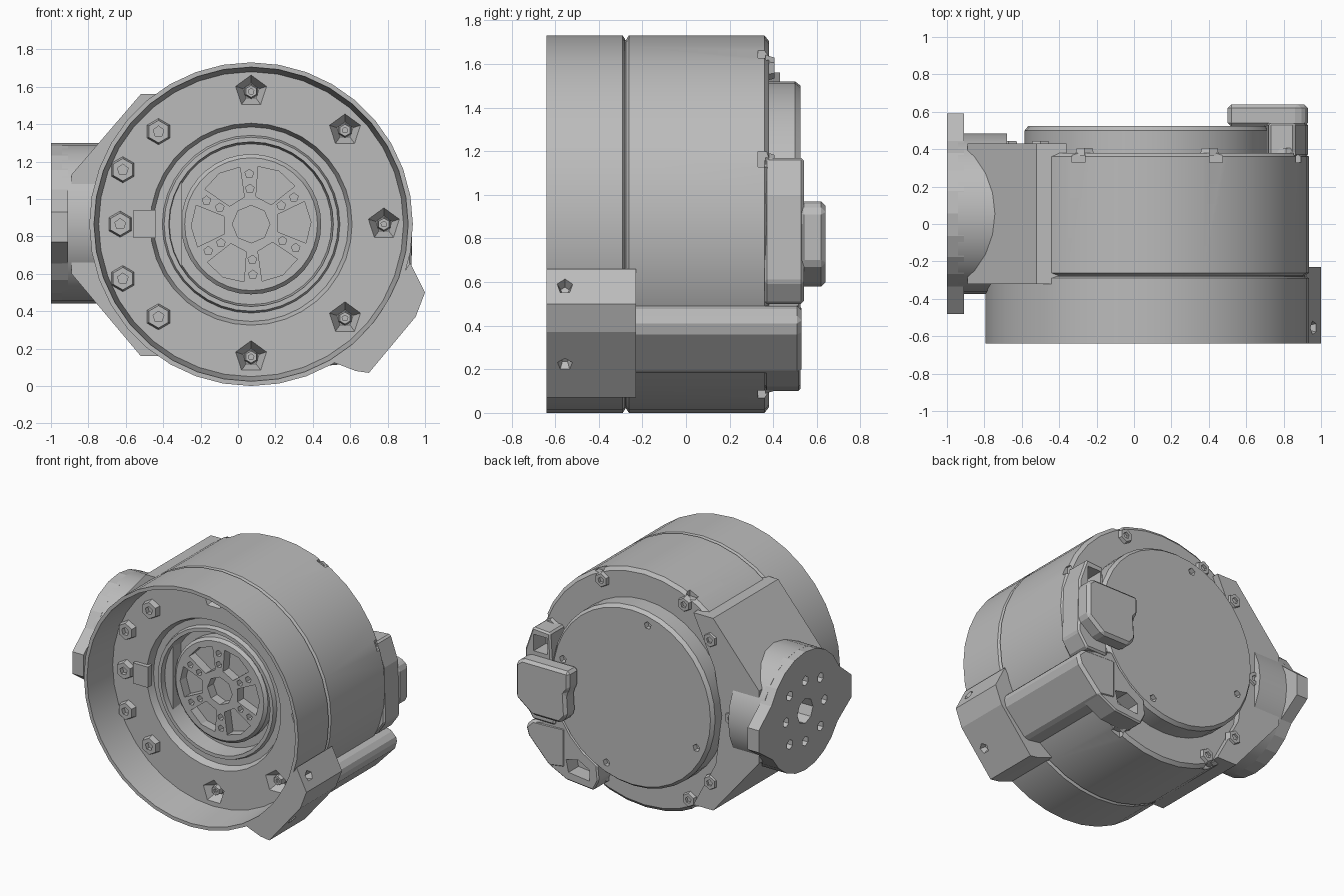
import bpy, bmesh, math
from mathutils import Vector, Matrix

if "Cube" in bpy.data.objects:
    bpy.data.objects.remove(bpy.data.objects["Cube"])

grey = bpy.data.materials.new("plain_grey")
grey.use_nodes = True
tone = (0.5, 0.5, 0.5, 1)
grey.diffuse_color = tone
grey.node_tree.nodes["Principled BSDF"].inputs["Base Color"].default_value = tone

CX, CZ, R = 0.07, 0.865, 0.865   # main axis and radius
SIDES = 36


def finish(name, bm, smooth=False, bevel=0):
    bmesh.ops.remove_doubles(bm, verts=bm.verts, dist=1e-5)
    bmesh.ops.recalc_face_normals(bm, faces=bm.faces)
    mesh = bpy.data.meshes.new(name)
    bm.to_mesh(mesh)
    bm.free()
    obj = bpy.data.objects.new(name, mesh)
    bpy.context.collection.objects.link(obj)
    mesh.materials.append(grey)
    if bevel:
        mod = obj.modifiers.new("bevel", "BEVEL")
        mod.width, mod.segments = bevel, 1
    if smooth:
        smooth_edges(obj)
    return obj


def smooth_edges(obj):
    bpy.ops.object.select_all(action="DESELECT")
    obj.select_set(True)
    bpy.context.view_layer.objects.active = obj
    bpy.ops.object.shade_smooth_by_angle(angle=math.radians(25))


def lathe(name, profile):
    """Turn (radius, y) points around the main axis."""
    bm = bmesh.new()
    vs = [bm.verts.new((CX, y, CZ + r)) for r, y in profile]
    es = [bm.edges.new(p) for p in zip(vs, vs[1:])]
    bmesh.ops.spin(bm, geom=vs + es, cent=(CX, 0, CZ), axis=(0, 1, 0),
                   angle=math.tau, steps=SIDES)
    return finish(name, bm, True)


def add_prism(bm, poly, a, b, axis="y"):
    """Extrude a polygon: (x, z) along y, or (y, z) along x."""
    def at(p, t):
        return (p[0], t, p[1]) if axis == "y" else (t, p[0], p[1])
    lo = [bm.verts.new(at(p, a)) for p in poly]
    hi = [bm.verts.new(at(p, b)) for p in poly]
    bm.faces.new(lo)
    bm.faces.new(hi)
    for i in range(len(poly)):
        j = (i + 1) % len(poly)
        bm.faces.new((lo[i], lo[j], hi[j], hi[i]))


def prism(name, poly, a, b, axis="y", **kw):
    bm = bmesh.new()
    add_prism(bm, poly, a, b, axis)
    return finish(name, bm, **kw)


def add_cone(bm, pos, direction, r1, r2, depth, sides):
    """Cone centred on pos; r2 is the end the direction points to."""
    rot = Vector(direction).to_track_quat("Z", "Y").to_matrix().to_4x4()
    bmesh.ops.create_cone(bm, cap_ends=True, segments=sides, radius1=r1, radius2=r2,
                          depth=depth, matrix=Matrix.Translation(pos) @ rot)


def polar(deg, r, cx=CX, cz=CZ):
    a = math.radians(deg)
    return cx + r * math.cos(a), cz + r * math.sin(a)


def box(x0, x1, z0, z1):
    return [(x0, z0), (x1, z0), (x1, z1), (x0, z1)]


def carve(obj, bm, smooth=False):
    """Subtract the cutter mesh, keep the result and drop the cutter."""
    cutter = finish("cutter", bm)
    cutter.hide_render = True
    mod = obj.modifiers.new("cut", "BOOLEAN")
    mod.operation, mod.solver, mod.object = "DIFFERENCE", "EXACT", cutter
    bpy.context.view_layer.update()
    mesh = bpy.data.meshes.new_from_object(obj.evaluated_get(bpy.context.evaluated_depsgraph_get()))
    obj.modifiers.clear()
    obj.data = mesh
    bpy.data.objects.remove(cutter)
    if smooth:
        smooth_edges(obj)


FRONT, BACK = (0, -1, 0), (0, 1, 0)
FLOOR, HUB = -0.38, -0.31        # depth of the bolt floor and the hub face
BACK_BOLTS = (115, 65, 20, -65, -118)

# Drum housing with small notches in the back edge beside the bolts
body = lathe("drum_body", [(0, 0.38), (0.84, 0.38), (R, 0.36), (R, -0.262), (0.845, -0.275),
                           (0.845, -0.3), (0.6, -0.3), (0.6, -0.2), (0, -0.2)])
bm = bmesh.new()
for deg in BACK_BOLTS:
    x, z = polar(deg, 0.87)
    add_prism(bm, box(x - 0.035, x + 0.035, z - 0.035, z + 0.035), 0.33, 0.42)
carve(body, bm, True)

# Front cup: open rim, bolt floor and stepped hub well
cup = lathe("front_cup", [(0, -0.2), (0.59, -0.2), (0.59, -0.28), (0.85, -0.28), (R, -0.29),
                          (R, -0.64), (0.84, -0.64), (0.815, FLOOR), (0.54, FLOOR), (0.52, -0.33),
                          (0.475, -0.33), (0.465, -0.36), (0.44, -0.36), (0.43, -0.23), (0, -0.23)])
bm = bmesh.new()
for deg in (-90, -45, 0, 45, 90):
    x, z = polar(deg, 0.71)
    add_cone(bm, (x, FLOOR + 0.02, z), FRONT, 0.045, 0.105, 0.1, 5)
carve(cup, bm, True)

# Hub disc with six wedge pockets, paired pin holes and a central bore
hub = lathe("hub_disc", [(0, -0.21), (0.375, -0.21), (0.375, HUB + 0.02), (0.355, HUB), (0, HUB)])
bm = bmesh.new()
for k in range(6):
    mid = 60 * k + 2
    add_prism(bm, [polar(mid - 18, 0.15), polar(mid - 21, 0.31), polar(mid, 0.32),
                   polar(mid + 21, 0.31), polar(mid + 18, 0.15)], HUB + 0.07, HUB - 0.1)
    for r in (0.19, 0.27):
        x, z = polar(mid + 30, r)
        add_cone(bm, (x, HUB, z), FRONT, 0.024, 0.024, 0.1, 5)
add_cone(bm, (CX, HUB, CZ), FRONT, 0.1, 0.1, 0.14, 8)
carve(hub, bm)


def bolts(name, spots, y, direction, r, height):
    """Hexagonal bolt heads with a socket."""
    bm, holes = bmesh.new(), bmesh.new()
    for x, z in spots:
        add_cone(bm, (x, y, z), direction, r, r * 0.8, height, 6)
        add_cone(holes, (x, y + direction[1] * height / 2, z), direction,
                 r * 0.4, r * 0.4, height, 5)
    carve(finish(name, bm), holes)


bolts("front_bolts", [polar(d, 0.7) for d in (135, 180, 225)] + [polar(d, 0.745) for d in (157, 203)],
      FLOOR - 0.01, FRONT, 0.075, 0.06)
bolts("recessed_bolts", [polar(d, 0.71) for d in (-90, -45, 0, 45, 90)], -0.34, FRONT, 0.04, 0.04)
bolts("back_bolts", [polar(d, 0.79) for d in BACK_BOLTS], 0.385, BACK, 0.06, 0.04)
prism("bolt_pad", box(-0.56, -0.44, 0.79, 0.94), FLOOR - 0.03, FLOOR + 0.02)

# Round back cover with small screw holes
cover = lathe("back_cover", [(0, 0.37), (0.655, 0.37), (0.655, 0.5), (0.635, 0.525), (0, 0.525)])
bm = bmesh.new()
for deg in (103, 13, 204, -69):
    x, z = polar(deg, 0.57)
    add_cone(bm, (x, 0.52, z), BACK, 0.025, 0.03, 0.06, 5)
carve(cover, bm, True)

# Corner tab on the cup
tab = prism("cup_tab", [(0.92, 0.66), (1.0, 0.5), (0.95, 0.37), (0.7, 0.07), (0.63, 0.08),
                        (0.5, 0.13), polar(-48, 0.84), polar(-37, 0.84), polar(-25, 0.84)], -0.64, -0.23)
bm = bmesh.new()
add_cone(bm, (0.96, -0.555, 0.58), (0.88, 0, 0.47), 0.02, 0.055, 0.09, 5)
add_cone(bm, (0.83, -0.555, 0.22), (0.77, 0, -0.64), 0.02, 0.055, 0.09, 5)
carve(tab, bm)

# Cable channel along the drum, widening into a hollow foot at the back
prism("cable_channel", [(0.6, 0.5), (0.87, 0.49), (0.93, 0.43), (0.91, 0.36),
                        (0.74, 0.18), (0.6, 0.2)], -0.25, 0.53, bevel=0.02)
foot = prism("channel_foot", [(0.86, 0.48), (0.91, 0.42), (0.9, 0.36), (0.74, 0.19), (0.6, 0.12),
                              (0.38, 0.1), (0.34, 0.18)]
             + [polar(d, 0.64) for d in (-64, -52, -40, -29)], 0.36, 0.525, bevel=0.01)
bm = bmesh.new()
add_prism(bm, [(0.41, 0.16), (0.58, 0.18), (0.6, 0.27), (0.5, 0.29), (0.41, 0.24)], 0.41, 0.6)
carve(foot, bm)

# Cable outlet column and its cap block on the back
column = prism("outlet_column", [(0.72, 1.16), (0.86, 1.17), (0.92, 1.0), (0.93, 0.6),
                                 (0.86, 0.5), (0.68, 0.5)], 0.36, 0.54, bevel=0.012)
bm = bmesh.new()
add_prism(bm, box(0.74, 0.85, 1.0, 1.12), 0.4, 0.6)
carve(column, bm)
prism("outlet_cap", [(0.52, 0.64), (0.57, 0.58), (0.8, 0.58), (0.93, 0.68), (0.93, 0.93),
                     (0.88, 0.97), (0.5, 0.97), (0.5, 0.84), (0.53, 0.8)], 0.52, 0.64, bevel=0.02)

# Side bracket with chamfered corners
prism("side_bracket", [(-0.3, 1.56), (-0.52, 1.56), (-0.89, 1.13), (-0.89, 0.6),
                       (-0.52, 0.16), (-0.3, 0.16)], -0.32, 0.38)
prism("bracket_back_plate", [(-0.36, 1.56), (-0.52, 1.56), (-0.89, 1.13), (-0.89, 0.6),
                             (-0.52, 0.16), (-0.36, 0.16), (-0.54, 0.5), (-0.59, 0.87),
                             (-0.53, 1.2)], 0.37, 0.43)
bolts("bracket_bolts", [(-0.5, 1.4), (-0.67, 0.87), (-0.5, 0.36)], 0.425, BACK, 0.06, 0.04)

# Side flange: round neck, plate with two ears, bolt circle
FY, FZ, FR = 0.055, 0.87, 0.43


def arc(start, stop):
    steps = [start + (stop - start) * i / 8 for i in range(9)]
    return [polar(d, FR, FY, FZ) for d in steps]


bm = bmesh.new()
add_cone(bm, (-0.81, FY, FZ), (-1, 0, 0), FR, FR, 0.26, 24)
finish("flange_neck", bm, True)
prism("flange_plate", arc(25, 155) + [(-0.48, 0.93), (-0.48, 0.77)]
      + arc(210, 330) + [(0.59, 0.77), (0.59, 0.93)], -1.0, -0.91, axis="x")
for part in ("flange_plate", "flange_neck"):
    bm = bmesh.new()
    add_cone(bm, (-0.98, FY, FZ), (-1, 0, 0), 0.09, 0.09, 0.2, 8)
    for k in range(8):
        y, z = polar(45 * k, 0.25 if k % 2 else 0.22, FY, FZ)
        add_cone(bm, (-0.98, y, z), (-1, 0, 0), 0.035, 0.035, 0.2, 6)
    carve(bpy.data.objects[part], bm, part == "flange_neck")
